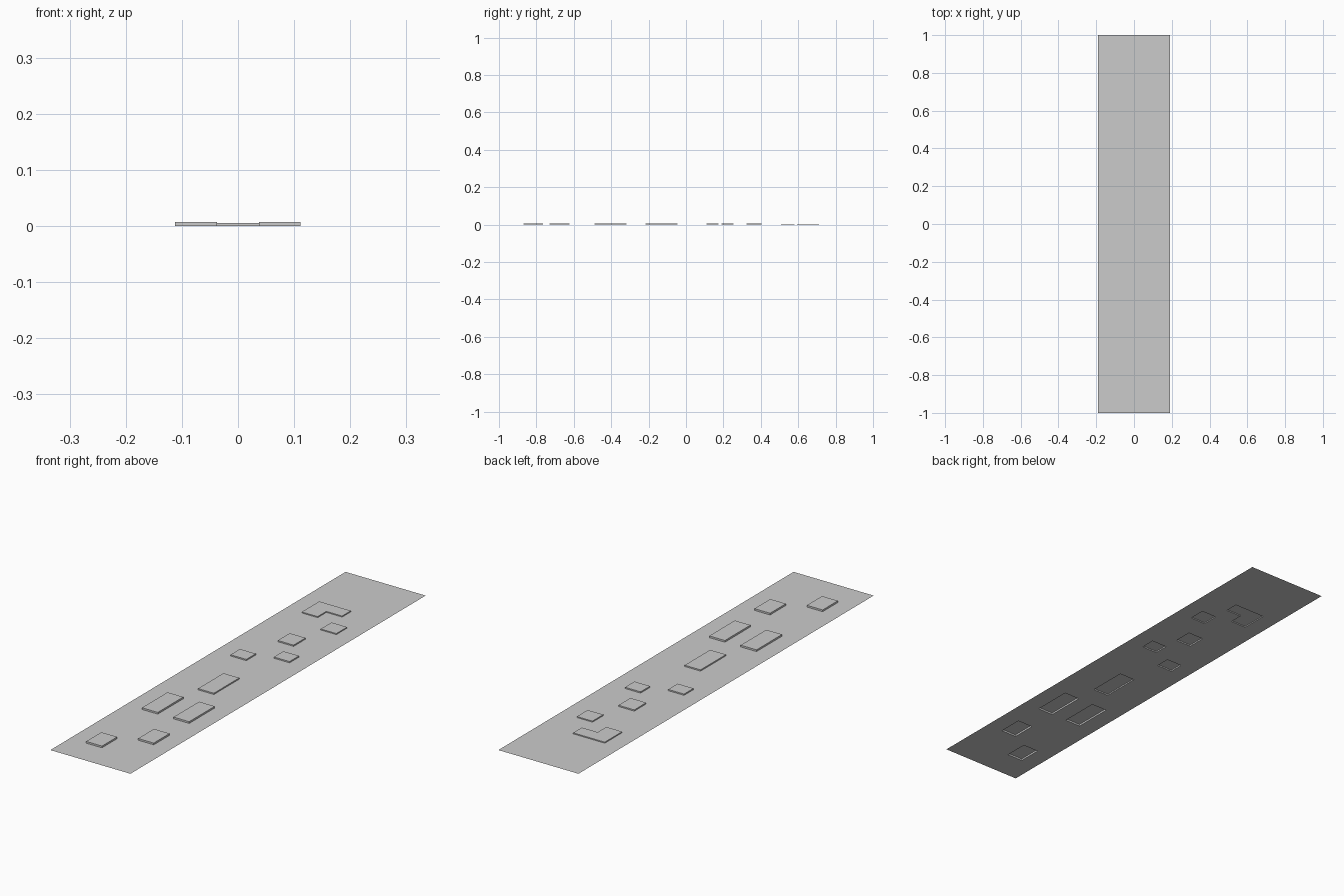
import bpy, bmesh

if "Cube" in bpy.data.objects:
    bpy.data.objects.remove(bpy.data.objects["Cube"])

# Raised pads: (x0, x1, y0, y1, height); the last two form one L-shaped pad
A, B, C, D = -0.1125, -0.0375, 0.0375, 0.1115
pads = [
    [(A, B, -0.868, -0.765)],
    [(C, D, -0.73, -0.623)],
    [(A, B, -0.49, -0.317)],
    [(C, D, -0.49, -0.317)],
    [(B, C, -0.217, -0.045)],
    [(A, B, 0.11, 0.174)],
    [(C, D, 0.19, 0.254)],
    [(B, C, 0.323, 0.404)],
    [(C, D, 0.507, 0.58)],
    [(A, B, 0.593, 0.711), (B, C, 0.652, 0.711)],
]
heights = [0.0075] * 4 + [0.0055] * 4 + [0.0045] * 2

# Flat panel split along every pad edge
xs = [-0.19, A, B, C, D, 0.19]
ys = sorted({-1.0, 1.0} | {y for p in pads for r in p for y in r[2:]})
bm = bmesh.new()
grid = [[bm.verts.new((x, y, 0)) for x in xs] for y in ys]
for j in range(len(ys) - 1):
    for i in range(len(xs) - 1):
        bm.faces.new((grid[j][i], grid[j][i + 1], grid[j + 1][i + 1], grid[j + 1][i]))
bm.normal_update()


def inside(face, rects):
    c = face.calc_center_median()
    return abs(c.z) < 1e-6 and any(x0 < c.x < x1 and y0 < c.y < y1 for x0, x1, y0, y1 in rects)


# Push each pad up out of the panel, leaving its underside hollow
for rects, h in zip(pads, heights):
    region = [f for f in bm.faces if inside(f, rects)]
    new = bmesh.ops.extrude_face_region(bm, geom=region)["geom"]
    bmesh.ops.translate(bm, vec=(0, 0, h), verts=[v for v in new if isinstance(v, bmesh.types.BMVert)])
    leftover = [f for f in region if f.is_valid]
    if leftover:
        bmesh.ops.delete(bm, geom=leftover, context='FACES')
bm.normal_update()

me = bpy.data.meshes.new("embossed_panel")
bm.to_mesh(me)
bm.free()
bpy.context.collection.objects.link(bpy.data.objects.new("embossed_panel", me))
